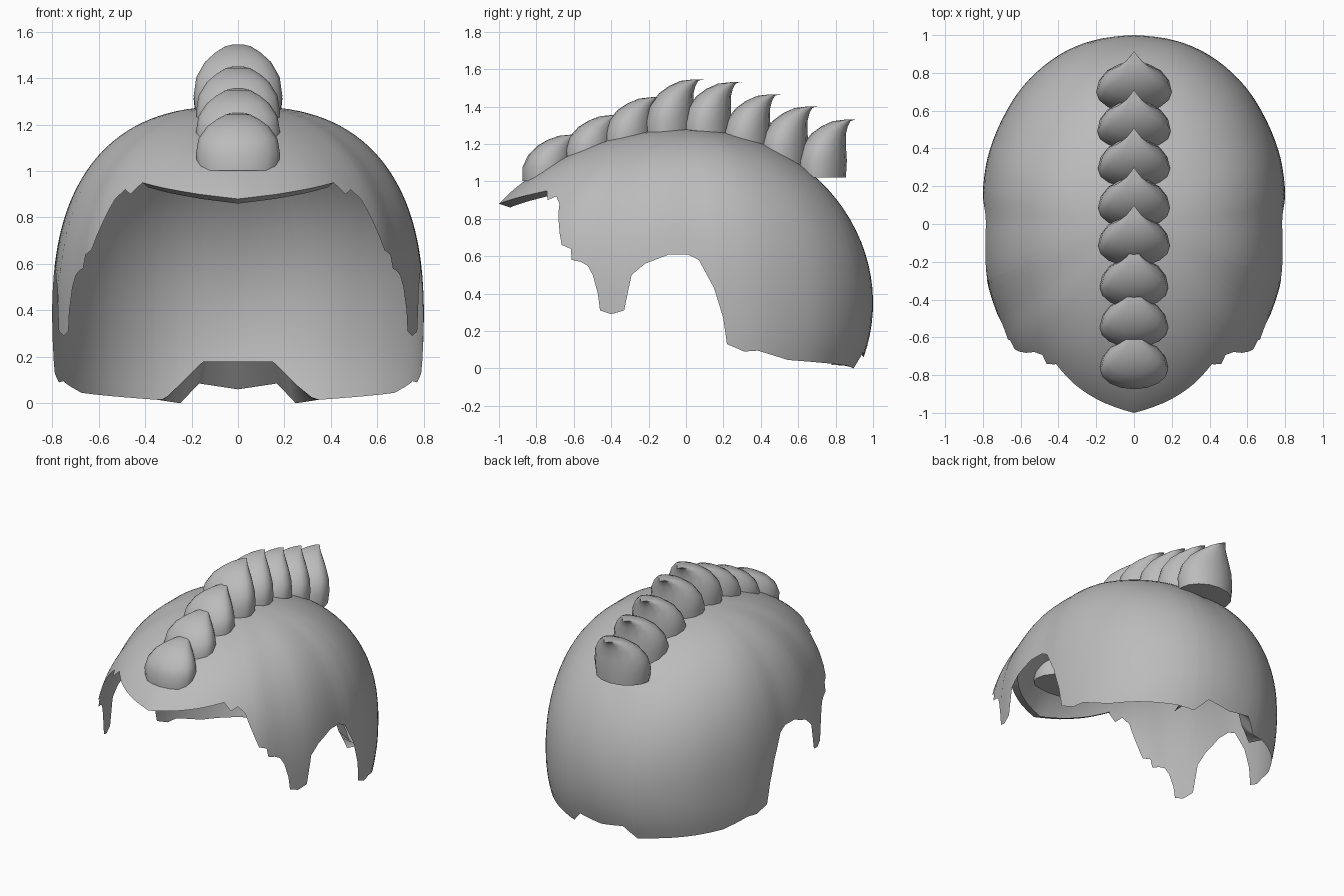
import bpy, math

if "Cube" in bpy.data.objects:
    bpy.data.objects.remove(bpy.data.objects["Cube"])

grey = bpy.data.materials.new("plain_grey")
grey.diffuse_color = (0.5, 0.5, 0.5, 1)
grey.use_nodes = True
grey.node_tree.nodes["Principled BSDF"].inputs["Base Color"].default_value = grey.diffuse_color


def add_mesh(name, verts, faces, angle):
    me = bpy.data.meshes.new(name)
    me.from_pydata(verts, [], faces)
    me.materials.append(grey)
    ob = bpy.data.objects.new(name, me)
    bpy.context.collection.objects.link(ob)
    bpy.ops.object.select_all(action='DESELECT')
    ob.select_set(True)
    bpy.context.view_layer.objects.active = ob
    bpy.ops.object.shade_smooth_by_angle(angle=math.radians(angle))
    return ob


def lookup(table, x, smooth=False):
    """Interpolate a sorted (x, value) table, linearly or with a cubic."""
    for i in range(len(table) - 1):
        (x0, y0), (x1, y1) = table[i], table[i + 1]
        if x <= x1:
            t = (x - x0) / (x1 - x0)
            if not smooth:
                return y0 + (y1 - y0) * t
            xa, ya = table[max(i - 1, 0)]
            xb, yb = table[min(i + 2, len(table) - 1)]
            h = x1 - x0
            m0, m1 = (y1 - ya) / (x1 - xa) * h, (yb - y0) / (xb - x0) * h
            return ((2*t**3 - 3*t*t + 1) * y0 + (t**3 - 2*t*t + t) * m0
                    + (3*t*t - 2*t**3) * y1 + (t**3 - t*t) * m1)
    return table[-1][1]


# Dome tables, by degrees round from the front (0) to the back (180)
TOP = 1.28
RADIUS = [(0, 1.134), (19, 1.05), (33, 0.985), (43, 0.94), (54.5, 0.875), (69, 0.835),
          (90, 0.797), (104, 0.823), (114, 0.85), (128, 0.89), (144, 0.946),
          (162, 0.99), (180, 1.0)]
CENTRE = [(0, 0.6), (20, 0.56), (45, 0.42), (65, 0.35), (180, 0.35)]
POWER = [(0, 1.8), (45, 2.3), (80, 2.55), (110, 2.5), (145, 2.2), (180, 2.0)]
# Height of the lower edge: brow, torn cheek, ear opening, nape
RIM = [(0, 0.88), (10, 0.9), (20, 0.925), (29, 0.95), (32, 0.90), (35, 0.92),
       (38, 0.88), (40, 0.8), (42, 0.72), (43.5, 0.66), (46.8, 0.64), (47.5, 0.58),
       (50.5, 0.57), (53, 0.55), (55, 0.5), (57, 0.4), (57.8, 0.31), (62, 0.29),
       (66.8, 0.31), (69.5, 0.5), (74.4, 0.56), (83.5, 0.61), (90.7, 0.61),
       (95, 0.58), (100.6, 0.43), (104, 0.27), (105.5, 0.13), (112, 0.09),
       (117, 0.095), (129, 0.045), (158, 0.015), (164.5, 0.0), (170, 0.085), (180, 0.06)]

# Helmet shell: meridians run from the crown down to the lower edge
half = sorted({a for a, _ in RIM} | set(range(0, 181, 3)))
angles = half + [360 - a for a in reversed(half[1:-1])]
ROWS = 28
verts, faces, lips = [(0, 0, TOP)], [], {}
for col, ang in enumerate(angles):
    a = min(ang, 360 - ang)
    th = math.radians(ang)
    rad, zc = lookup(RADIUS, a, True), lookup(CENTRE, a, True)
    n, rim = lookup(POWER, a, True), lookup(RIM, a)
    k = (rim - zc) / (TOP - zc)
    end = math.acos(math.copysign(abs(k) ** (n / 2), k))
    for i in range(1, ROWS + 1):
        p = end * i / ROWS
        c = math.cos(p)
        r = rad * abs(math.sin(p)) ** (2 / n)
        z = zc + (TOP - zc) * math.copysign(abs(c) ** (2 / n), c)
        verts.append((r * math.sin(th), -r * math.cos(th), z))
    # Folded edges: under the brow and inside the nape notch
    if a <= 29:
        lips[col] = (0.94, rim - 0.02)
    elif a >= 158:
        lips[col] = (0.9, min(0.18, 0.02 + (a - 158) * 0.0135))
N = len(angles)
lip_index = {}
for col, (s, z) in lips.items():
    x, y, _ = verts[1 + col * ROWS + ROWS - 1]
    lip_index[col] = len(verts)
    verts.append((x * s, y * s, z))
for c in range(N):
    d = (c + 1) % N
    a0, b0 = 1 + c * ROWS, 1 + d * ROWS
    faces.append((0, a0, b0))
    for i in range(ROWS - 1):
        faces.append((a0 + i, a0 + i + 1, b0 + i + 1, b0 + i))
    if c in lip_index and d in lip_index:
        faces.append((a0 + ROWS - 1, lip_index[c], lip_index[d], b0 + ROWS - 1))
add_mesh("helmet_shell", verts, faces, 50)

# Crest horns: rings of (front y, back y, z, half width) measured from the tip
RINGS = [(-0.325, -0.06, -0.31, 0.185), (-0.325, -0.055, -0.22, 0.195),
         (-0.295, -0.06, -0.14, 0.183), (-0.245, -0.06, -0.075, 0.145),
         (-0.19, -0.05, -0.035, 0.1), (-0.13, -0.035, -0.008, 0.057),
         (-0.065, -0.015, 0.0, 0.025)]
SIDES = 16


def horn(name, y, z, width, height):
    vs, fs = [], []
    for f, b, dz, w in RINGS:
        mid = f + (b - f) * 0.4
        for j in range(SIDES):
            t = 2 * math.pi * j / SIDES
            s = math.sin(t)
            vs.append((w * width * math.cos(t),
                       y + mid + s * (b - mid if s > 0 else mid - f), z + dz * height))
    vs.append((0, y, z - 0.003))
    for i in range(len(RINGS) - 1):
        for j in range(SIDES):
            k = (j + 1) % SIDES
            fs.append((i * SIDES + j, i * SIDES + k, (i + 1) * SIDES + k, (i + 1) * SIDES + j))
    last = (len(RINGS) - 1) * SIDES
    fs += [(last + j, last + (j + 1) % SIDES, len(vs) - 1) for j in range(SIDES)]
    fs.append(tuple(reversed(range(SIDES))))
    add_mesh(name, vs, fs, 50)


HORNS = [(-0.55, 1.25, 0.93, 0.8), (-0.33, 1.355, 0.93, 0.85), (-0.12, 1.45, 0.93, 0.9),
         (0.10, 1.545, 0.98, 1), (0.30, 1.53, 0.98, 1), (0.51, 1.465, 0.98, 1),
         (0.71, 1.40, 1.0, 1), (0.915, 1.33, 1.03, 1)]
for i, h in enumerate(HORNS):
    horn(f"crest_horn_{i + 1}", *h)
